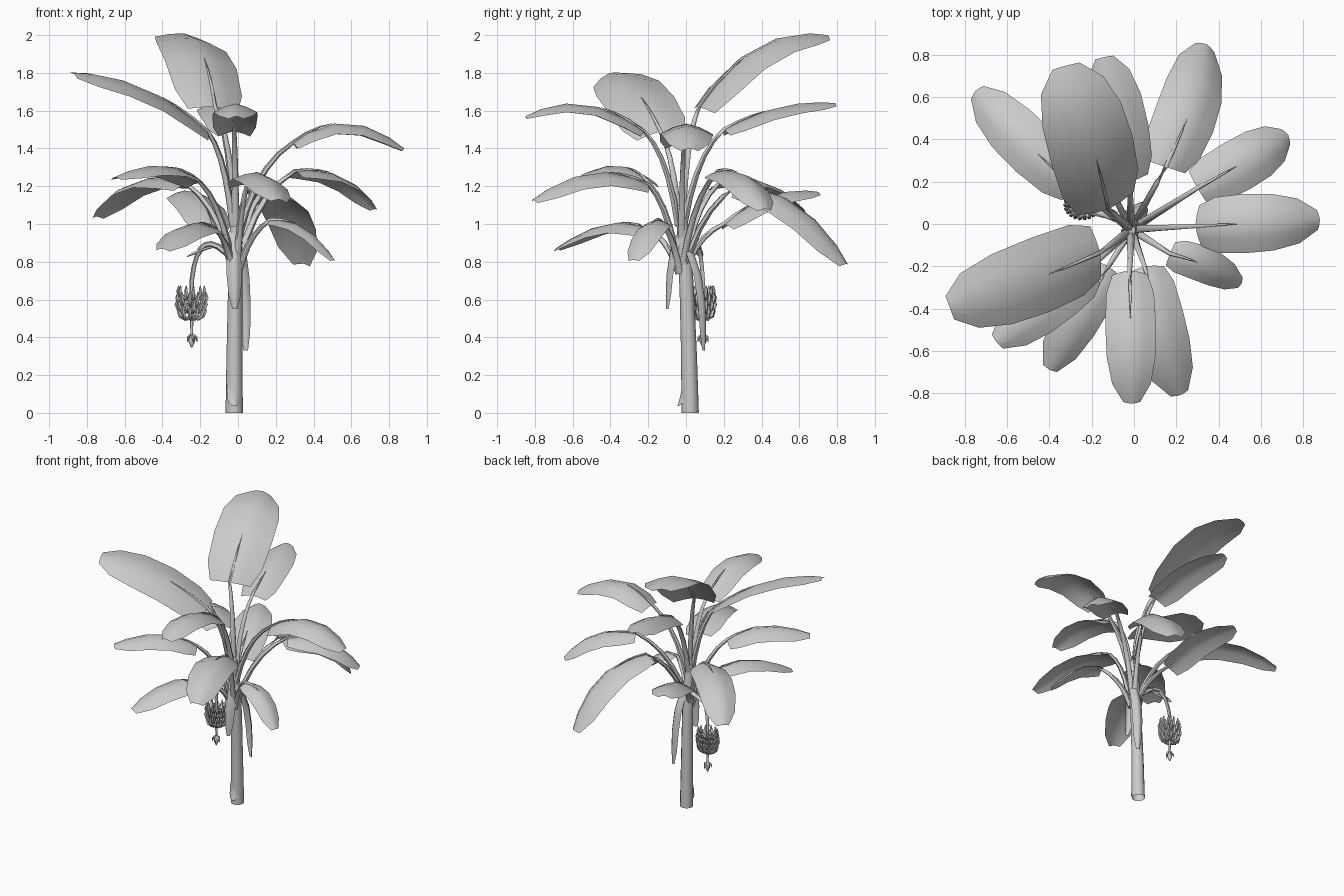
import bpy, bmesh, math
from mathutils import Vector as V

if "Cube" in bpy.data.objects:
    bpy.data.objects.remove(bpy.data.objects["Cube"])

gray = bpy.data.materials.new("plain gray")
gray.use_nodes = True
gray.diffuse_color = (0.6, 0.6, 0.6, 1)
gray.node_tree.nodes["Principled BSDF"].inputs["Base Color"].default_value = gray.diffuse_color


def finish(bm, name, angle=60):
    mesh = bpy.data.meshes.new(name)
    bm.to_mesh(mesh)
    bm.free()
    mesh.materials.append(gray)
    obj = bpy.data.objects.new(name, mesh)
    bpy.context.collection.objects.link(obj)
    bpy.ops.object.select_all(action='DESELECT')
    obj.select_set(True)
    bpy.context.view_layer.objects.active = obj
    bpy.ops.object.shade_smooth_by_angle(angle=math.radians(angle))


def bezier(a, c, b, t):
    return a * (1 - t) ** 2 + c * 2 * t * (1 - t) + b * t * t


def through(a, m, b):
    """Control point of the arc that passes through m halfway."""
    return m * 2 - (a + b) / 2


def tube(bm, path, radii, sides=6):
    """Sweep a round section along a path, closed at both ends."""
    rings = []
    for i, p in enumerate(path):
        d = (path[min(i + 1, len(path) - 1)] - path[max(i - 1, 0)]).normalized()
        ref = V((0, 1, 0)) if abs(d.y) < 0.8 else V((1, 0, 0))
        u = d.cross(ref).normalized()
        w = d.cross(u)
        rings.append([bm.verts.new(p + (u * math.cos(a) + w * math.sin(a)) * radii[i])
                      for a in (math.tau * k / sides for k in range(sides))])
    for r, s in zip(rings, rings[1:]):
        for k in range(sides):
            j = (k + 1) % sides
            bm.faces.new((r[k], r[j], s[j], s[k]))
    bm.faces.new(rings[0][::-1])
    bm.faces.new(rings[-1])
    bmesh.ops.recalc_face_normals(bm, faces=bm.faces)


PROFILE = ((0, .7), (.13, .94), (.38, 1), (.65, .96), (.87, .76), (1, .33))


def blade(bm, base, mid, tip, width, sag=0.2, roll=0):
    """Arched leaf blade along a bent midrib, rolled sideways in degrees."""
    ctrl = through(base, mid, tip)
    flat = tip - base
    level = V((flat.y, -flat.x, 0)).normalized()
    c, s = math.cos(math.radians(roll)), math.sin(math.radians(roll))
    rows = []
    for t, w in PROFILE:
        p = bezier(base, ctrl, tip, t)
        d = ((ctrl - base) * (1 - t) + (tip - ctrl) * t).normalized()
        up = level.cross(d)
        side, n = level * c - up * s, up * c + level * s
        rows.append([bm.verts.new(p + side * u * width * w / 2
                                  - n * abs(u) ** 1.5 * sag * width * w)
                     for u in (-1, -.5, 0, .5, 1)])
    for r, q in zip(rows, rows[1:]):
        for k in range(4):
            bm.faces.new((r[k], r[k + 1], q[k + 1], q[k]))


# Trunk, leaning slightly forward, open underneath
bm = bmesh.new()
spine = [V((-.02, .022, 0)), V((-.019, .016, .3)), V((-.015, .004, .65)),
         V((-.013, -.01, .9)), V((-.012, -.028, 1.1))]
tube(bm, spine, [.046, .042, .038, .036, .02], 12)
under = [f for f in bm.faces if f.calc_center_median().z < .02]
bmesh.ops.delete(bm, geom=under, context='FACES_ONLY')
finish(bm, "trunk")

# Leaves: blade base, middle, tip, width and roll
LEAVES = {
    "top_back_leaf": ((-.12, .07, 1.62), (-.205, .4, 1.94), (-.32, .75, 2.0), .41, 8),
    "upper_back_leaf": ((-.02, .2, 1.5), (-.07, .5, 1.62), (-.14, .79, 1.64), .26, 0),
    "drooping_back_leaf": ((.15, .27, 1.2), (.28, .58, 1.1), (.345, .85, .79), .3, 10),
    "left_back_leaf": ((.3, .17, 1.28), (.55, .31, 1.25), (.73, .42, 1.08), .25, 0),
    "left_leaf": ((.29, -.01, 1.43), (.58, .005, 1.535), (.88, .02, 1.4), .28, 0),
    "small_left_leaf": ((.17, -.14, 1.02), (.35, -.2, .98), (.51, -.28, .81), .17, 0),
    "lower_front_leaf": ((.05, -.2, 1.21), (.125, -.5, 1.27), (.22, -.81, 1.13), .27, -8),
    "upper_front_leaf": ((-.02, -.22, 1.49), (-.015, -.54, 1.635), (-.01, -.85, 1.57), .24, 0),
    "low_right_leaf": ((-.12, -.2, .97), (-.25, -.42, 1.0), (-.4, -.69, .87), .23, -5),
    "right_front_leaf": ((-.2, -.2, 1.22), (-.4, -.36, 1.31), (-.65, -.56, 1.25), .26, 0),
    "big_right_leaf": ((-.16, -.135, 1.49), (-.5, -.275, 1.72), (-.87, -.4, 1.8), .37, -14),
    "right_back_leaf": ((-.27, .17, 1.21), (-.53, .4, 1.23), (-.75, .63, 1.04), .26, 0),
    "low_back_leaf": ((-.13, .2, 1.0), (-.21, .45, 1.15), (-.31, .7, 1.17), .27, 0),
}
for name, (base, mid, tip, width, roll) in LEAVES.items():
    base, mid, tip = V(base), V(mid), V(tip)
    bm = bmesh.new()
    # The two broadest blades are flatter
    blade(bm, base, mid, tip, width, .13 if width > .35 else .2, roll)
    finish(bm, name, 80)
    # Stalk rises from the trunk and runs on as the midrib
    out = V((base.x + .013, base.y + .025, 0)).normalized() * .016
    start = V((-.013, -.025, max(.74, base.z - .5))) + out
    bend = start.lerp(base, .3)
    bend.z = start.z + (base.z - start.z) * .75
    ctrl = through(base, mid, tip)
    path = [bezier(start, bend, base, t / 5) for t in range(6)]
    path += [bezier(base, ctrl, tip, t) + V((0, 0, .002)) for t in (.12, .25, .36)]
    bm = bmesh.new()
    tube(bm, path, [.02, .019, .017, .015, .013, .011, .008, .005, .001])
    finish(bm, name + "_stalk")

# Withered leaves, sheath flap and bract
DRY = {
    "front_withered_leaf": ((-.02, -.035, .97), (-.018, -.095, .8), (-.015, -.105, .55), .085, .4),
    "back_withered_leaf": ((.015, .02, .88), (.04, .095, .66), (.045, .1, .33), .075, .4),
    "base_sheath": ((-.02, -.02, .17), (-.018, -.028, .1), (-.015, -.045, .04), .075, .3),
    "stem_bract": ((-.08, .04, .89), (-.17, .06, .88), (-.27, .08, .83), .05, .3),
}
for name, (base, mid, tip, width, sag) in DRY.items():
    bm = bmesh.new()
    blade(bm, V(base), V(mid), V(tip), width, sag)
    finish(bm, name, 80)

# Arching fruit stem
cx, cy = -.245, .09
a, b = V((-.02, 0, .8)), V((cx, cy, .7))
bend = V((-.21, .07, 1.03))
path = [bezier(a, bend, b, t / 8) for t in range(9)] + [V((cx, cy, .55)), V((cx, cy, .41))]
bm = bmesh.new()
tube(bm, path, [.016] * 6 + [.012] * 3 + [.01, .007])
finish(bm, "fruit_stem")

# Bunch of upward-curving fruits in tiers
bm = bmesh.new()
for tier in range(4):
    z = .498 + tier * .035
    reach = .85 + .2 * math.sin(math.pi * (tier + .5) / 4)
    for k in range(11):
        ang = math.tau * (k + tier * .5) / 11
        d = V((math.cos(ang), math.sin(ang) * .8, 0)) * reach
        root = V((cx, cy, z))
        path = [root + d * r + V((0, 0, h)) for r, h in
                ((.01, .012), (.04, 0), (.066, .015), (.078, .042), (.074, .07))]
        tube(bm, path, [.006, .011, .012, .01, .003], 5)
finish(bm, "fruit_bunch")

# Flower bud with open petals
bm = bmesh.new()
tube(bm, [V((cx, cy, z)) for z in (.42, .4, .375, .345)], [.008, .018, .017, .003], 8)
for k in range(5):
    ang = math.tau * k / 5
    d = V((math.cos(ang), math.sin(ang), 0))
    path = [V((cx, cy, .415)) + d * r + V((0, 0, h)) for r, h in
            ((.006, 0), (.022, -.015), (.03, -.04))]
    tube(bm, path, [.006, .009, .001], 4)
finish(bm, "flower_bud")
